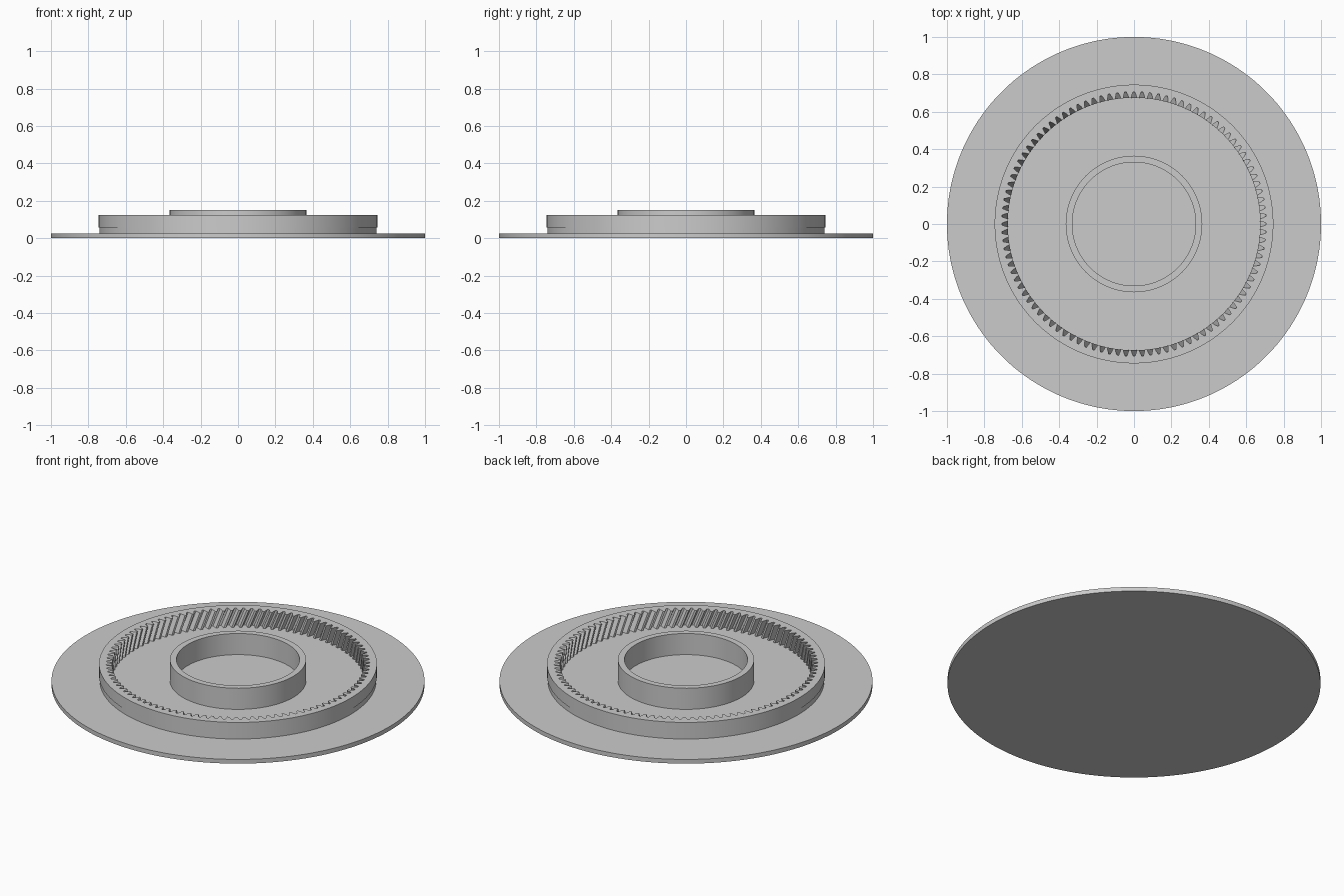
import bpy, bmesh, math

cube = bpy.data.objects.get("Cube")
if cube:
    bpy.data.objects.remove(cube, do_unlink=True)

grey = bpy.data.materials.new("light_grey")
grey.use_nodes = True
GREY = (0.6, 0.6, 0.6, 1)
grey.diffuse_color = GREY
grey.node_tree.nodes["Principled BSDF"].inputs["Base Color"].default_value = GREY

FLOOR = 0.025
TEETH = 100
TWIST = math.radians(3.2)   # helix turn over the tooth height


def circle(r, z, n):
    return [(r * math.cos(2 * math.pi * i / n), r * math.sin(2 * math.pi * i / n), z)
            for i in range(n)]


def gear(z, turn):
    """Internal tooth outline: wide gaps at the tips, narrow at the roots."""
    pitch = 2 * math.pi / TEETH
    shape = [(-0.36, 0.675), (-0.26, 0.69), (-0.13, 0.707),
             (0.13, 0.707), (0.26, 0.69), (0.36, 0.675)]
    return [(r * math.cos((i + f) * pitch + turn), r * math.sin((i + f) * pitch + turn), z)
            for i in range(TEETH) for f, r in shape]


def loft(name, loops, cap=False):
    """Skin successive loops; cap the ends, or join last to first."""
    bm = bmesh.new()
    rings = [[bm.verts.new(p) for p in loop] for loop in loops]
    pairs = list(zip(rings, rings[1:]))
    if not cap:
        pairs.append((rings[-1], rings[0]))
    for a, b in pairs:
        n = len(a)
        for i in range(n):
            j = (i + 1) % n
            bm.faces.new((a[i], a[j], b[j], b[i]))
    if cap:
        bm.faces.new(rings[0])
        bm.faces.new(rings[-1])
    bmesh.ops.recalc_face_normals(bm, faces=bm.faces)
    mesh = bpy.data.meshes.new(name)
    bm.to_mesh(mesh)
    bm.free()
    mesh.materials.append(grey)
    obj = bpy.data.objects.new(name, mesh)
    bpy.context.collection.objects.link(obj)
    bpy.ops.object.select_all(action='DESELECT')
    obj.select_set(True)
    bpy.context.view_layer.objects.active = obj
    bpy.ops.object.shade_smooth_by_angle(angle=math.radians(25))
    return obj


# Base disc
loft("base_disc", [circle(1, 0, 180), circle(1, FLOOR, 180)], cap=True)

# Raised hub ring
loft("hub_ring", [circle(0.365, FLOOR, 120), circle(0.365, 0.15, 120),
                  circle(0.33, 0.15, 120), circle(0.33, FLOOR, 120)])

# Gear ring: slightly recessed foot, smooth outside, helical teeth inside
N = TEETH * 6
STEPS = 5
inside = [gear(0.125 + (FLOOR - 0.125) * k / STEPS, TWIST * k / STEPS)
          for k in range(STEPS + 1)]
loft("gear_ring", [circle(0.741, FLOOR, N), circle(0.741, 0.057, N),
                   circle(0.745, 0.057, N), circle(0.745, 0.125, N)] + inside)
